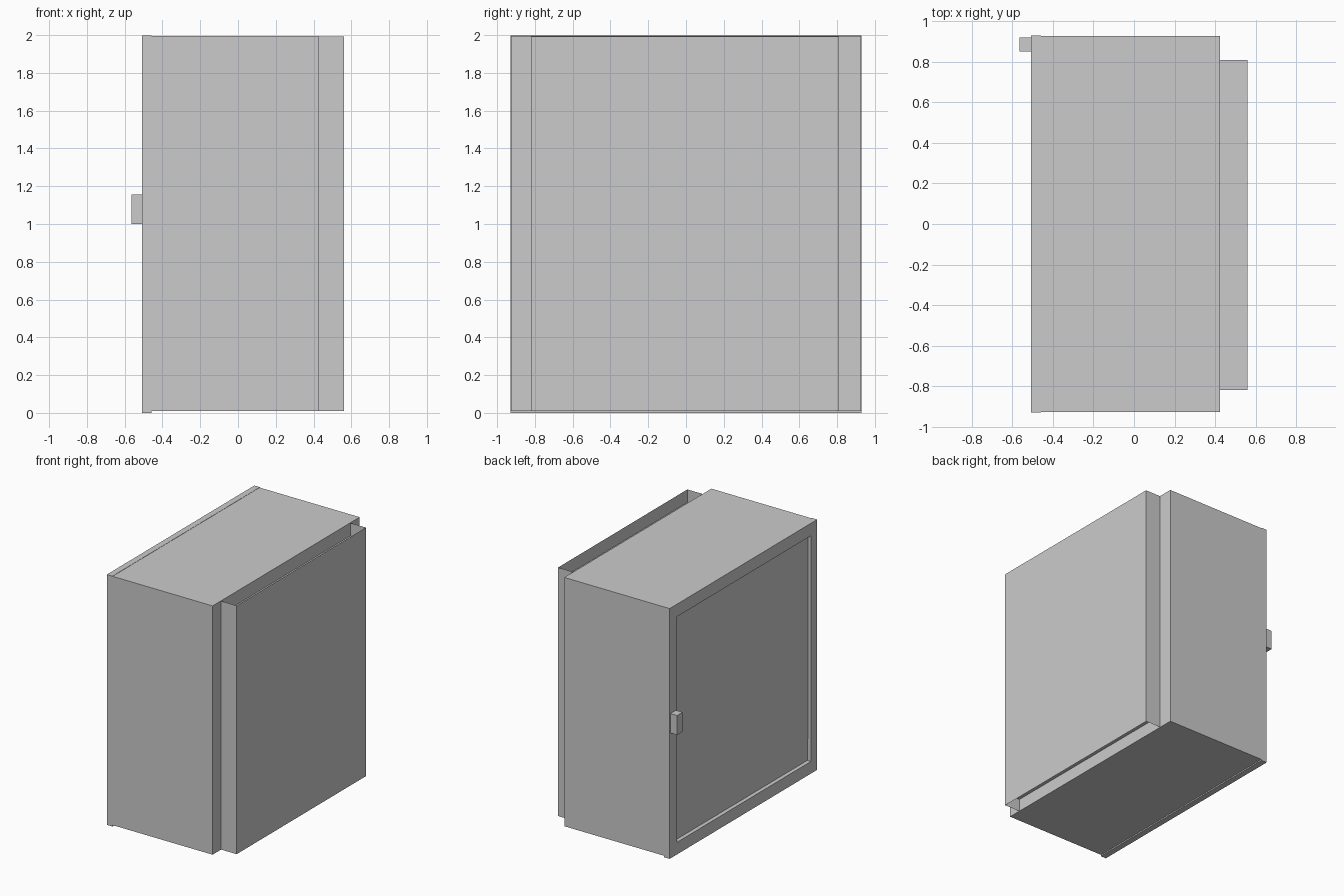
import bpy, bmesh

if "Cube" in bpy.data.objects:
    bpy.data.objects.remove(bpy.data.objects["Cube"])


def make_object(name, bm):
    bmesh.ops.recalc_face_normals(bm, faces=bm.faces)
    mesh = bpy.data.meshes.new(name)
    bm.to_mesh(mesh)
    bm.free()
    obj = bpy.data.objects.new(name, mesh)
    bpy.context.collection.objects.link(obj)
    return obj


def box(name, x, y, z):
    """Box spanning the given (min, max) ranges."""
    bm = bmesh.new()
    bmesh.ops.create_cube(bm, size=1)
    for v in bm.verts:
        v.co = [r[0] + (c + 0.5) * (r[1] - r[0]) for c, r in zip(v.co, (x, y, z))]
    return make_object(name, bm)


def frame(name, x, outer, inner):
    """Rectangular ring in the YZ plane, each rectangle (y0, y1, z0, z1)."""
    bm = bmesh.new()

    def loop(px, r):
        y0, y1, z0, z1 = r
        return [bm.verts.new((px, y, z)) for y, z in ((y0, z0), (y1, z0), (y1, z1), (y0, z1))]

    loops = [loop(x[0], outer), loop(x[0], inner), loop(x[1], inner), loop(x[1], outer)]
    for a, b in zip(loops, loops[1:] + loops[:1]):
        for i in range(4):
            j = (i + 1) % 4
            bm.faces.new((a[i], a[j], b[j], b[i]))
    return make_object(name, bm)


# Main cabinet
box("cabinet_body", (-0.46, 0.425), (-0.927, 0.927), (0.01, 1.995))

# Door: raised frame, recessed upper panel and lower kick panel
frame("door_frame", (-0.507, -0.458), (-0.93, 0.93, 0.003, 2.0), (-0.85, 0.835, 0.1, 1.9))
box("door_panel", (-0.481, -0.459), (-0.85, 0.835), (0.27, 1.9))
box("door_lower_panel", (-0.479, -0.459), (-0.85, 0.835), (0.1, 0.27))
box("door_handle", (-0.565, -0.506), (0.85, 0.92), (1.0, 1.155))

# Rear housing: thin wrap-around cover with caps set back from top and bottom
bm = bmesh.new()
path = [(0.425, -0.82), (0.562, -0.82), (0.562, 0.81), (0.425, 0.81)]
low, high = ([bm.verts.new((x, y, z)) for x, y in path] for z in (0.01, 1.993))
for i in range(3):
    bm.faces.new((low[i], low[i + 1], high[i + 1], high[i]))
make_object("rear_cover", bm)
box("rear_housing_core", (0.42, 0.561), (-0.819, 0.809), (0.11, 1.89))

# Everything rests on the ground plane
for obj in bpy.context.collection.objects:
    obj.location.z = -0.003 if obj.name == "door_frame" else 0.0
